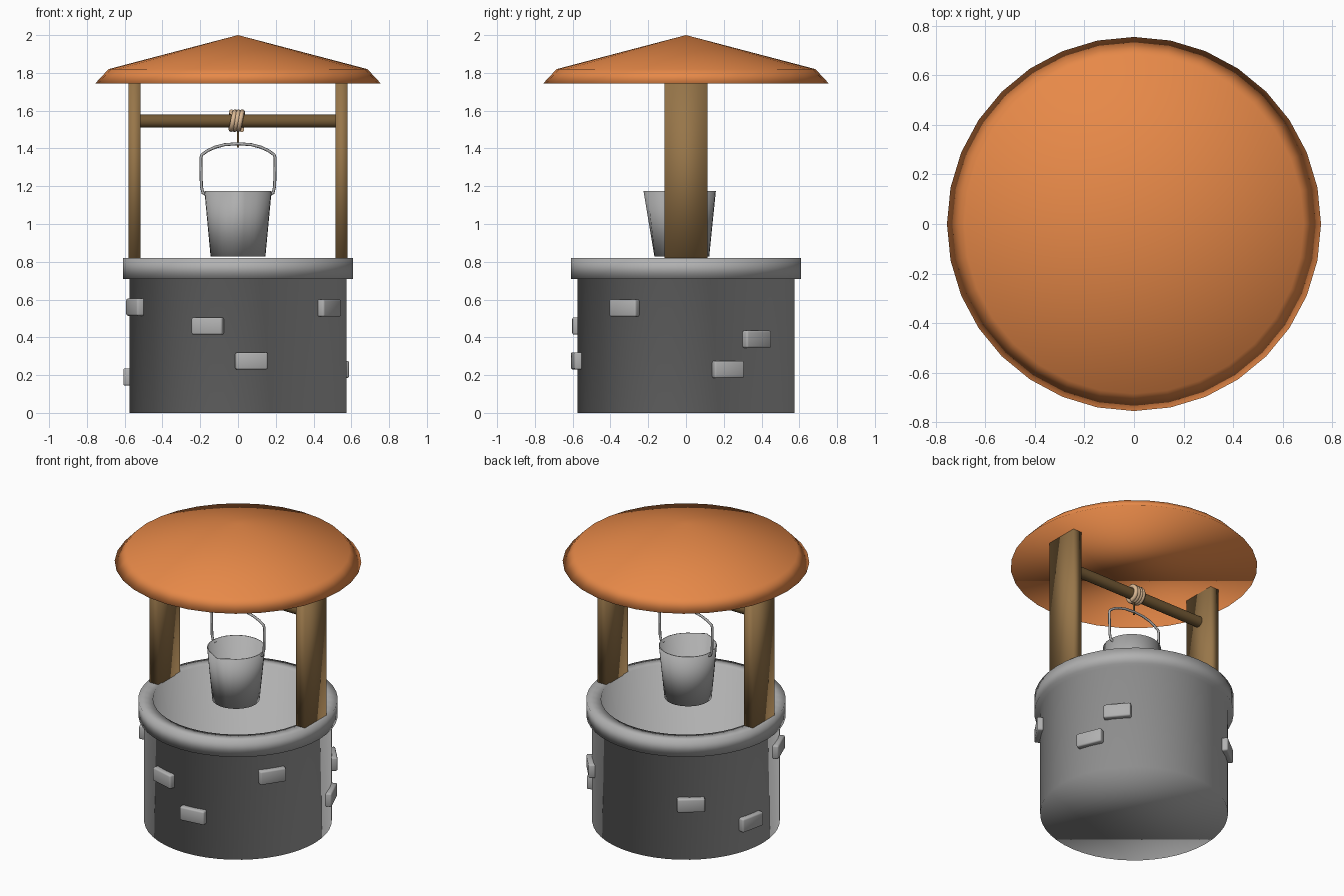
import bpy, bmesh
from math import sin, cos, pi, radians
from mathutils import Matrix

if "Cube" in bpy.data.objects:
    bpy.data.objects.remove(bpy.data.objects["Cube"])


def material(name, color):
    m = bpy.data.materials.new(name)
    m.diffuse_color = (*color, 1)
    m.use_nodes = True
    m.node_tree.nodes["Principled BSDF"].inputs["Base Color"].default_value = m.diffuse_color
    return m


tile = material("roof_tile", (0.80, 0.25, 0.065))
wood = material("wood", (0.31, 0.18, 0.067))
dark_wood = material("dark_wood", (0.17, 0.10, 0.035))
rope = material("rope", (0.70, 0.48, 0.29))
stone = material("stone", (0.44, 0.44, 0.44))
metal = material("metal", (0.43, 0.43, 0.43))


def finish(bm, name, mat, angle=180):
    bmesh.ops.remove_doubles(bm, verts=bm.verts, dist=1e-5)
    bmesh.ops.recalc_face_normals(bm, faces=bm.faces)
    me = bpy.data.meshes.new(name)
    bm.to_mesh(me)
    bm.free()
    me.materials.append(mat)
    ob = bpy.data.objects.new(name, me)
    bpy.context.collection.objects.link(ob)
    bpy.ops.object.select_all(action='DESELECT')
    ob.select_set(True)
    bpy.context.view_layer.objects.active = ob
    if angle < 180:
        bpy.ops.object.shade_smooth_by_angle(angle=radians(angle))
    else:
        bpy.ops.object.shade_smooth()
    return ob


def revolve(name, profile, sides, mat):
    """Lathe a profile; open ends are closed with flat caps."""
    bm = bmesh.new()
    vs = [bm.verts.new((r, 0, z)) for r, z in profile]
    es = [bm.edges.new(p) for p in zip(vs, vs[1:])]
    bmesh.ops.spin(bm, geom=vs + es, cent=(0, 0, 0), axis=(0, 0, 1),
                   angle=2 * pi, steps=sides, use_duplicate=False)
    bmesh.ops.remove_doubles(bm, verts=bm.verts, dist=1e-5)
    bmesh.ops.holes_fill(bm, edges=[e for e in bm.edges if e.is_boundary],
                         sides=0)
    return finish(bm, name, mat)


def box(name, size, matrix, mat, bevel=0):
    bm = bmesh.new()
    bmesh.ops.create_cube(bm, size=1, matrix=Matrix.Diagonal((*size, 1)))
    if bevel:
        bmesh.ops.bevel(bm, geom=bm.edges[:], offset=bevel, segments=2,
                        profile=0.5, affect='EDGES')
    bm.transform(matrix)
    return finish(bm, name, mat)


def tube(name, points, radius, mat):
    cu = bpy.data.curves.new(name, 'CURVE')
    cu.dimensions = '3D'
    cu.bevel_depth = radius
    cu.bevel_resolution = 2
    cu.use_fill_caps = True
    sp = cu.splines.new('POLY')
    sp.points.add(len(points) - 1)
    for p, co in zip(sp.points, points):
        p.co = (*co, 1)
    sp.use_smooth = True
    cu.materials.append(mat)
    ob = bpy.data.objects.new(name, cu)
    bpy.context.collection.objects.link(ob)
    return ob


# Well shaft with its wider rim, softly shaded as one piece
revolve("well_wall", [(0.575, 0), (0.575, 0.71), (0.61, 0.71), (0.61, 0.82),
                      (0.52, 0.82), (0.52, 0.01)], 48, stone)

# Stones standing out of the wall: angle, height
for i, (a, z) in enumerate([(-106, 0.46), (-83, 0.275), (-34, 0.555),
                            (22.5, 0.23), (40, 0.39), (128, 0.376),
                            (168, 0.19), (-159, 0.56)]):
    m = (Matrix.Rotation(radians(a), 4, 'Z')
         @ Matrix.Translation((0.575, 0, z)))
    box(f"wall_stone_{i + 1}", (0.06, 0.17, 0.092), m, stone, 0.01)

# Roof: shallow cone with a steeper eave and a flat underside
revolve("roof", [(0.755, 1.745), (0.685, 1.82), (0, 2.0)], 32, tile)

# Posts
for side, s in (("left", -1), ("right", 1)):
    box(f"{side}_post", (0.065, 0.23, 0.94),
        Matrix.Translation((s * 0.548, 0, 1.285)), wood)

# Axle between the posts
bm = bmesh.new()
bmesh.ops.create_cone(bm, cap_ends=True, segments=16, radius1=0.035,
                      radius2=0.035, depth=1.05,
                      matrix=Matrix.Translation((0, 0, 1.545))
                      @ Matrix.Rotation(pi / 2, 4, 'Y'))
finish(bm, "axle", dark_wood, 40)

# Rope wound on the axle, with a hanging end
turns, steps = 3.5, 70
coil = []
for i in range(steps + 1):
    t = i / steps
    a = 2 * pi * turns * t
    coil.append((-0.04 + 0.066 * t + 0.006 * cos(a),
                 0.046 * sin(a), 1.547 + 0.046 * cos(a)))
tube("rope_coil", coil, 0.014, rope)
tube("rope_end", [(0, 0, 1.51), (0, 0, 1.405)], 0.006, dark_wood)

# Bucket: tapered, with a pouring crease at the front
bm = bmesh.new()
n, rings = 32, []
for r, z, cy, crease in ((0.145, 0.827, -0.022, 0.0),
                         (0.178, 1.175, -0.02, 0.027)):
    ring = []
    for k in range(n):
        a = 2 * pi * k / n - pi / 2
        rr = r + crease * {0: 1, 1: 0.4, n - 1: 0.4}.get(k, 0)
        ring.append(bm.verts.new((rr * cos(a), cy + rr * sin(a), z)))
    rings.append(ring)
bm.faces.new(rings[0])
for k in range(n):
    j = (k + 1) % n
    bm.faces.new((rings[0][k], rings[0][j], rings[1][j], rings[1][k]))
bucket = finish(bm, "bucket", metal)
solid = bucket.modifiers.new("thickness", 'SOLIDIFY')
solid.thickness = 0.006
solid.offset = -1

# Bucket handle: mirrored half path
half = [(0.168, 1.155), (0.186, 1.165), (0.194, 1.20), (0.197, 1.35),
        (0.192, 1.366), (0.16, 1.389), (0.12, 1.407), (0.07, 1.42)]
path = ([(-x, 0, z) for x, z in half] + [(0, 0, 1.425)]
        + [(x, 0, z) for x, z in reversed(half)])
tube("bucket_handle", path, 0.008, metal)
